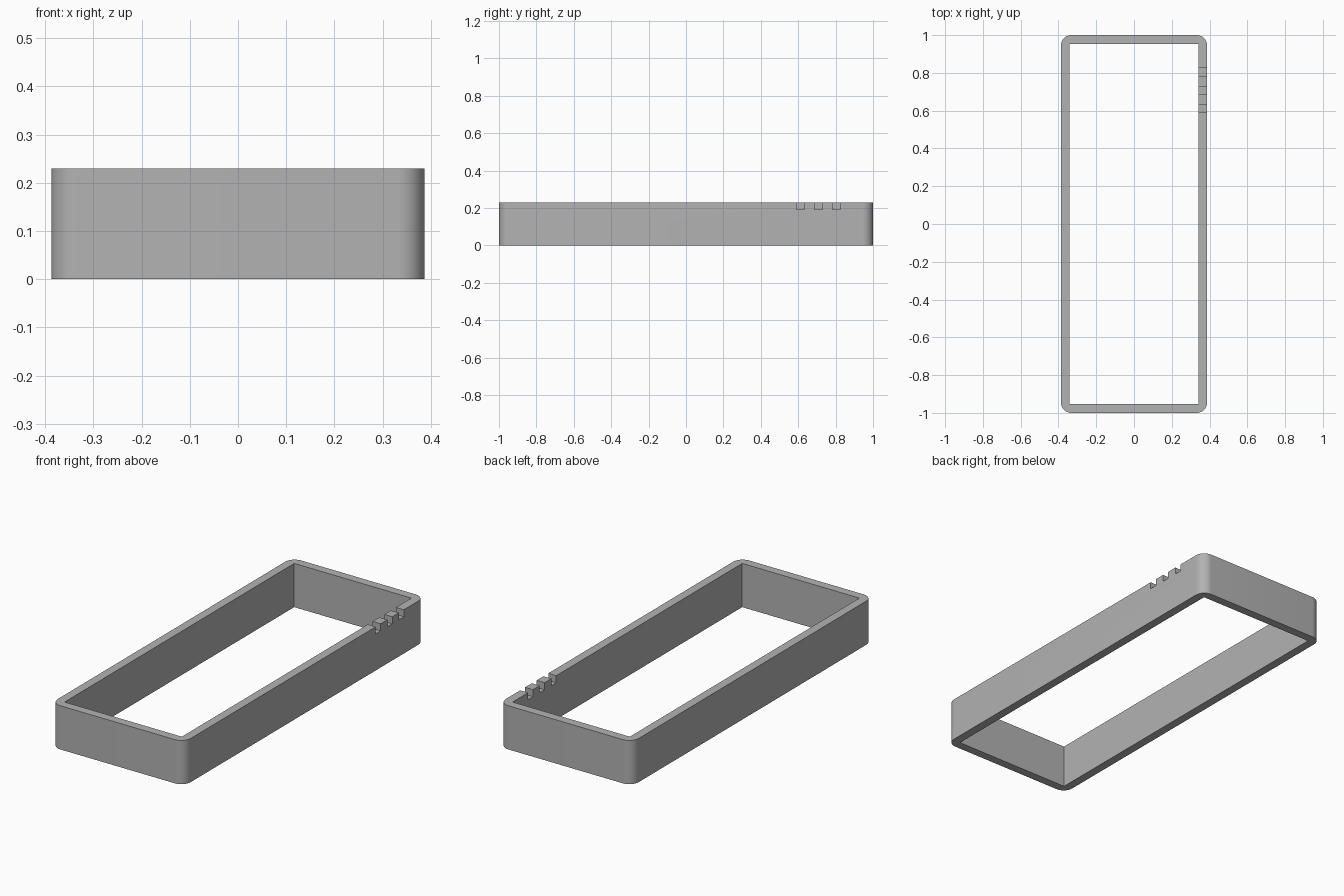
import bpy
import bmesh
import math

HALF_X, HALF_Y, HEIGHT = 0.387, 1.0, 0.23
WALL, RADIUS, CORNER_STEPS = 0.046, 0.055, 12

if "Cube" in bpy.data.objects:
    bpy.data.objects.remove(bpy.data.objects["Cube"], do_unlink=True)

grey = bpy.data.materials.new("plain grey")
grey.use_nodes = True
colour = (0.45, 0.45, 0.45, 1)
grey.diffuse_color = colour
grey.node_tree.nodes["Principled BSDF"].inputs["Base Color"].default_value = colour


def add_object(name, bm):
    bmesh.ops.recalc_face_normals(bm, faces=bm.faces)
    mesh = bpy.data.meshes.new(name)
    bm.to_mesh(mesh)
    bm.free()
    mesh.materials.append(grey)
    obj = bpy.data.objects.new(name, mesh)
    bpy.context.collection.objects.link(obj)
    return obj


def add_box(bm, centre, size):
    verts = bmesh.ops.create_cube(bm, size=1)["verts"]
    bmesh.ops.scale(bm, vec=size, verts=verts)
    bmesh.ops.translate(bm, vec=centre, verts=verts)
    return verts


def cut(target, cutter):
    mod = target.modifiers.new(cutter.name, "BOOLEAN")
    mod.operation = "DIFFERENCE"
    mod.solver = "EXACT"
    mod.object = cutter
    bpy.context.view_layer.objects.active = target
    bpy.ops.object.modifier_apply(modifier=mod.name)
    bpy.data.objects.remove(cutter, do_unlink=True)


# Outer block with rounded upright corners
bm = bmesh.new()
add_box(bm, (0, 0, HEIGHT / 2), (HALF_X * 2, HALF_Y * 2, HEIGHT))
uprights = [e for e in bm.edges if abs(e.verts[0].co.z - e.verts[1].co.z) > 0.1]
bmesh.ops.bevel(bm, geom=uprights, offset=RADIUS, segments=CORNER_STEPS,
                profile=0.5, affect="EDGES")
frame = add_object("rectangular_frame", bm)

# Square-cornered opening through the middle
bm = bmesh.new()
add_box(bm, (0, 0, HEIGHT / 2), ((HALF_X - WALL) * 2, (HALF_Y - WALL) * 2, HEIGHT * 2))
cut(frame, add_object("opening_cutter", bm))

# Three notches across the top of the left wall
bm = bmesh.new()
for i in range(3):
    add_box(bm, (HALF_X - WALL / 2, 0.612 + i * 0.0965, HEIGHT), (WALL * 2, 0.041, 0.074))
cut(frame, add_object("notch_cutter", bm))

# Smooth the round corners, keep the other edges crisp
bpy.ops.object.select_all(action="DESELECT")
frame.select_set(True)
bpy.context.view_layer.objects.active = frame
bpy.ops.object.shade_smooth_by_angle(angle=math.radians(30))
